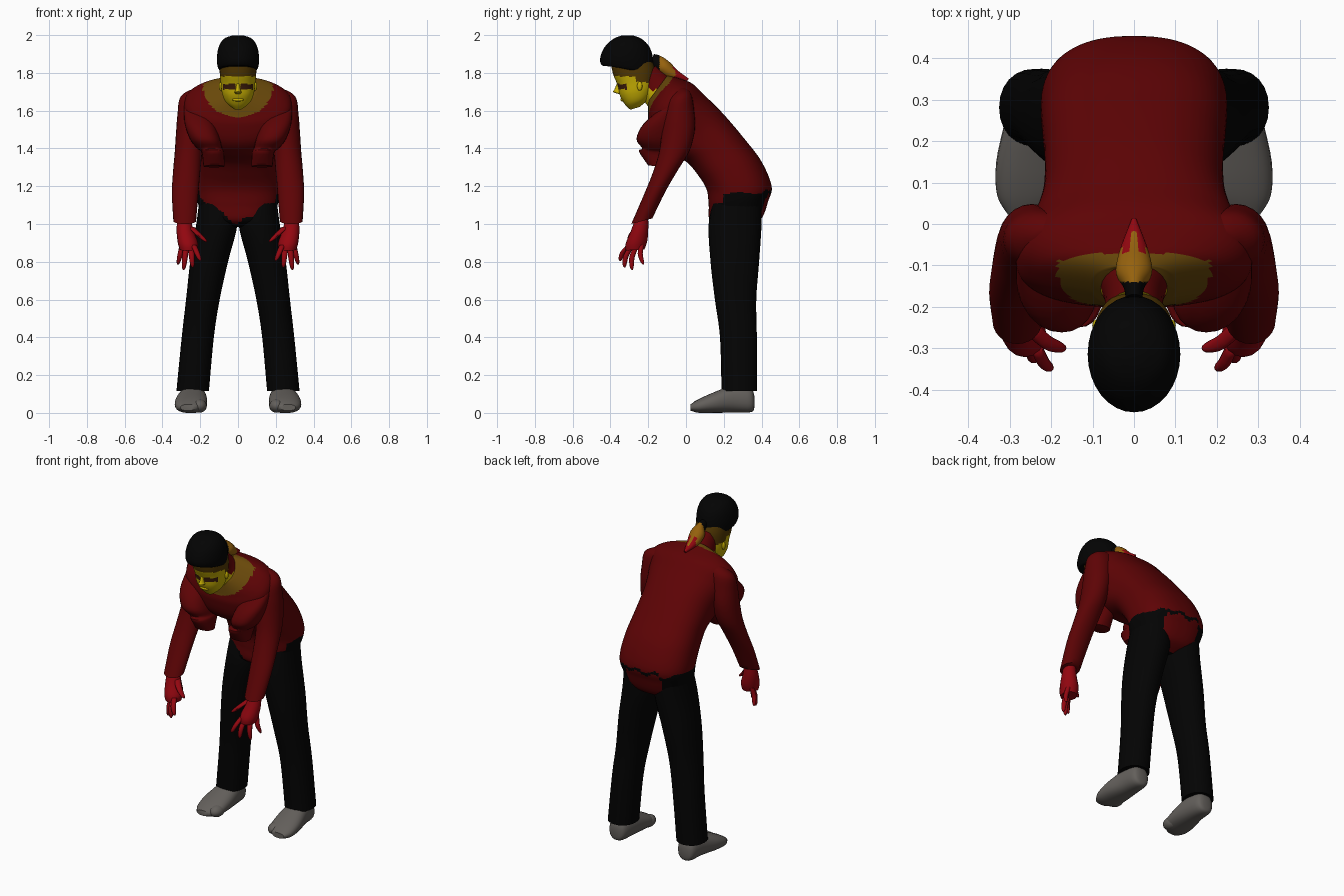
import bpy, bmesh, math
from mathutils import Vector

if "Cube" in bpy.data.objects:
    bpy.data.objects.remove(bpy.data.objects["Cube"])


def material(name, r, g, b):
    m = bpy.data.materials.new(name)
    m.use_nodes = True
    m.diffuse_color = (r, g, b, 1)
    m.node_tree.nodes["Principled BSDF"].inputs["Base Color"].default_value = (r, g, b, 1)
    return m


SHIRT = material("dark red shirt", .11, .001, .0015)
GLOVE = material("bright red hand", .29, .002, .005)
BLACK = material("black cloth and hair", .001, .001, .001)
SHOE = material("warm grey shoe", .125, .115, .105)
COLLAR = material("ochre collar", .14, .065, .003)
FACE = material("yellow face", .56, .42, .001)
TAIL = material("golden brown tail", .3, .12, .004)
BROW = material("brown band", .085, .04, .001)
EYES = material("maroon eyes", .045, .012, .003)


def finish(name, bm, mats, rule=None):
    """Turn a bmesh into a smooth object and colour its faces by a rule."""
    bmesh.ops.recalc_face_normals(bm, faces=bm.faces)
    bm.normal_update()
    if rule:
        for f in bm.faces:
            f.material_index = mats.index(rule(f.calc_center_median(), f.normal))
    mesh = bpy.data.meshes.new(name)
    bm.to_mesh(mesh)
    bm.free()
    for m in mats:
        mesh.materials.append(m)
    ob = bpy.data.objects.new(name, mesh)
    bpy.context.collection.objects.link(ob)
    bpy.ops.object.select_all(action='DESELECT')
    ob.select_set(True)
    bpy.context.view_layer.objects.active = ob
    bpy.ops.object.shade_smooth_by_angle(angle=math.radians(50))


def spline(rows, steps):
    """Catmull-Rom interpolation of parameter rows."""
    out = []
    last = len(rows) - 1
    for i in range(last):
        a, b, c, d = (rows[max(0, min(last, i + k))] for k in (-1, 0, 1, 2))
        for s in range(steps):
            t = s / steps
            out.append([q + .5 * t * (r - p + t * (2*p - 5*q + 4*r - u + t * (3*(q - r) + u - p)))
                        for p, q, r, u in zip(a, b, c, d)])
    return out + [rows[last]]


def loft(name, rows, mats, rule=None, side=1, power=2.0, segs=24, steps=4):
    """Skin rings given as centre x, back y, back z, front y, front z, half width."""
    bm = bmesh.new()
    rings = []
    for cx, by, bz, fy, fz, hw in spline(rows, steps):
        ring = []
        for k in range(segs):
            a = math.tau * k / segs
            c, s = (math.copysign(abs(v) ** (2 / power), v) for v in (math.cos(a), math.sin(a)))
            ring.append(bm.verts.new((side * (cx + hw * c),
                                      (by + fy) / 2 + s * (by - fy) / 2,
                                      (bz + fz) / 2 + s * (bz - fz) / 2)))
        rings.append(ring)
    for lo, hi in zip(rings, rings[1:]):
        for k in range(segs):
            n = (k + 1) % segs
            bm.faces.new((lo[k], lo[n], hi[n], hi[k]))
    bm.faces.new(rings[0])
    bm.faces.new(rings[-1])
    finish(name, bm, mats, rule)


def ball(name, centre, radii, mat):
    bm = bmesh.new()
    bmesh.ops.create_uvsphere(bm, u_segments=16, v_segments=10, radius=1)
    bmesh.ops.scale(bm, vec=radii, verts=bm.verts)
    bmesh.ops.translate(bm, vec=centre, verts=bm.verts)
    finish(name, bm, [mat])


def finger(name, start, end, radius, side):
    """Tapered finger with a slight outward bow."""
    p, q = Vector(start), Vector(end)
    rows = []
    for t, w in ((0, 1), (.45, 1), (.85, .75), (1, .25)):
        c = p.lerp(q, t)
        c.y -= .012 * math.sin(math.pi * t)
        r = radius * w
        rows.append((c.x, c.y + r, c.z, c.y - r, c.z, r))
    loft(name, rows, [GLOVE], side=side, segs=10, steps=3)


# Colour rules
def torso_colour(c, n):
    rounded = math.hypot(c.x / .185, (c.z - 1.73) / .165) < 1
    if rounded and c.z * .48 - c.y * .88 > .915:
        return COLLAR
    wave = .012 * math.sin(c.x * 55)
    if c.y < .2:
        return SHIRT if c.z > 1 + min(.65 * abs(c.x), .14) + wave else BLACK
    if c.y > .3 and abs(c.x) < .12:
        return BLACK if 1.165 + wave < c.z < 1.185 + wave else SHIRT
    return SHIRT if c.z > 1.17 + wave else BLACK


def face_colour(c, n):
    if c.z > 1.782 or (c.y > -.27 and c.z > 1.75):
        return BROW
    if c.y < -.28 and abs(c.z - 1.727) < .014 and .01 < abs(c.x) < .08:
        return EYES
    return FACE


def tail_colour(c, n):
    if c.y < -.14:
        return BLACK
    return GLOVE if c.y > -.045 + .03 * math.cos(c.x * 150) else TAIL


# Torso, bent forward, with the shirt hem and collar coloured in
loft("torso", [
    (0, .33, .985, .18, .985, .07),
    (0, .40, 1.03, .125, 1.02, .17),
    (0, .435, 1.12, .12, 1.1, .213),
    (0, .453, 1.2, .11, 1.18, .225),
    (0, .40, 1.33, .07, 1.25, .222),
    (0, .31, 1.45, 0, 1.33, .215),
    (0, .2, 1.58, -.1, 1.37, .222),
    (0, .1, 1.68, -.17, 1.43, .255),
    (0, .03, 1.745, -.2, 1.52, .285),
    (0, -.05, 1.775, -.2, 1.58, .235),
    (0, -.1, 1.785, -.2, 1.65, .1)],
    [SHIRT, BLACK, COLLAR], torso_colour, power=2.4, segs=80, steps=12)

# Neck: shirt red behind, skin in front
loft("neck", [
    (0, -.06, 1.75, -.2, 1.62, .095),
    (0, -.11, 1.8, -.23, 1.66, .073),
    (0, -.16, 1.84, -.28, 1.7, .068)],
    [SHIRT, FACE], lambda c, n: SHIRT if n.y > -.3 else FACE)

# Head
loft("face", [
    (0, -.245, 1.62, -.295, 1.605, .025),
    (0, -.2, 1.66, -.325, 1.635, .065),
    (0, -.175, 1.71, -.35, 1.68, .085),
    (0, -.165, 1.77, -.362, 1.735, .092),
    (0, -.165, 1.82, -.385, 1.79, .097),
    (0, -.18, 1.87, -.4, 1.86, .098)],
    [FACE, BROW, EYES], face_colour, power=2.2, segs=48, steps=7)
loft("nose", [
    (0, -.34, 1.745, -.364, 1.75, .008),
    (0, -.33, 1.715, -.38, 1.71, .013),
    (0, -.33, 1.695, -.386, 1.698, .018),
    (0, -.33, 1.685, -.35, 1.687, .01)], [FACE], segs=12)
ball("lips", (0, -.336, 1.658), (.03, .012, .009), FACE)
loft("hair_cap", [
    (0, -.19, 1.795, -.42, 1.84, .098),
    (0, -.175, 1.82, -.445, 1.84, .107),
    (0, -.175, 1.88, -.455, 1.875, .112),
    (0, -.195, 1.94, -.432, 1.935, .102),
    (0, -.235, 1.98, -.385, 1.98, .075),
    (0, -.28, 1.998, -.34, 1.998, .03)], [BLACK], segs=32)
loft("ponytail", [
    (0, -.17, 1.9, -.19, 1.85, .02),
    (0, -.135, 1.89, -.165, 1.82, .026),
    (0, -.09, 1.86, -.14, 1.8, .044),
    (0, -.04, 1.81, -.09, 1.77, .034),
    (0, .015, 1.77, .005, 1.755, .006)],
    [BLACK, TAIL, GLOVE], tail_colour, segs=24, steps=8)

for label, side in (("left", 1), ("right", -1)):
    ball(label + "_ear", (side * .092, -.245, 1.73), (.009, .014, .024), FACE)

    # Chest folds
    loft(label + "_chest", [
        (.235, -.04, 1.64, -.12, 1.62, .05),
        (.205, -.05, 1.54, -.225, 1.53, .078),
        (.175, -.05, 1.45, -.262, 1.45, .08),
        (.15, -.05, 1.4, -.232, 1.4, .066),
        (.133, -.05, 1.37, -.25, 1.385, .059),
        (.127, -.1, 1.3, -.2, 1.31, .056)], [SHIRT], side=side, power=2.3)

    # Sleeve
    loft(label + "_arm", [
        (.18, -.01, 1.725, -.07, 1.7, .06),
        (.22, .027, 1.69, -.1, 1.655, .085),
        (.235, .043, 1.6, -.12, 1.57, .085),
        (.25, .047, 1.5, -.13, 1.47, .078),
        (.262, .02, 1.39, -.145, 1.37, .073),
        (.272, -.04, 1.29, -.18, 1.26, .072),
        (.28, -.11, 1.17, -.225, 1.15, .07),
        (.282, -.178, 1.03, -.29, 1, .06)], [SHIRT], side=side)

    # Hand
    loft(label + "_palm", [
        (.285, -.2, 1.03, -.275, 1.01, .037),
        (.28, -.2, .97, -.295, .955, .045),
        (.266, -.205, .91, -.32, .895, .053),
        (.262, -.22, .865, -.32, .86, .046)], [GLOVE], side=side, segs=16)
    for part, start, end, radius in (
            ("thumb", (.25, -.25, .985), (.168, -.3, .905), .018),
            ("index", (.235, -.3, .89), (.2, -.348, .805), .015),
            ("middle", (.25, -.29, .88), (.24, -.325, .77), .015),
            ("ring", (.275, -.265, .88), (.288, -.285, .757), .015),
            ("little", (.295, -.235, .89), (.318, -.225, .785), .014)):
        finger(f"{label}_{part}_finger", start, end, radius, side)

    # Trouser leg
    loft(label + "_leg", [
        (.11, .4, 1.14, .15, 1.14, .093),
        (.112, .4, 1, .12, 1, .109),
        (.153, .387, .8, .13, .8, .1),
        (.186, .372, .6, .153, .6, .089),
        (.213, .375, .4, .18, .4, .085),
        (.24, .375, .115, .188, .115, .086)], [BLACK], side=side, power=2.15, steps=5)

    # Shoe with a separate big toe bulge
    loft(label + "_shoe", [
        (.24, .362, .09, .362, .03, .025),
        (.24, .34, .135, .345, .004, .055),
        (.24, .25, .145, .25, .002, .072),
        (.248, .15, .11, .15, 0, .085),
        (.253, .07, .074, .07, 0, .078),
        (.265, .023, .045, .023, .012, .04)], [SHOE], side=side, power=2.3)
    ball(label + "_big_toe", (side * .205, .085, .037), (.04, .055, .036), SHOE)
